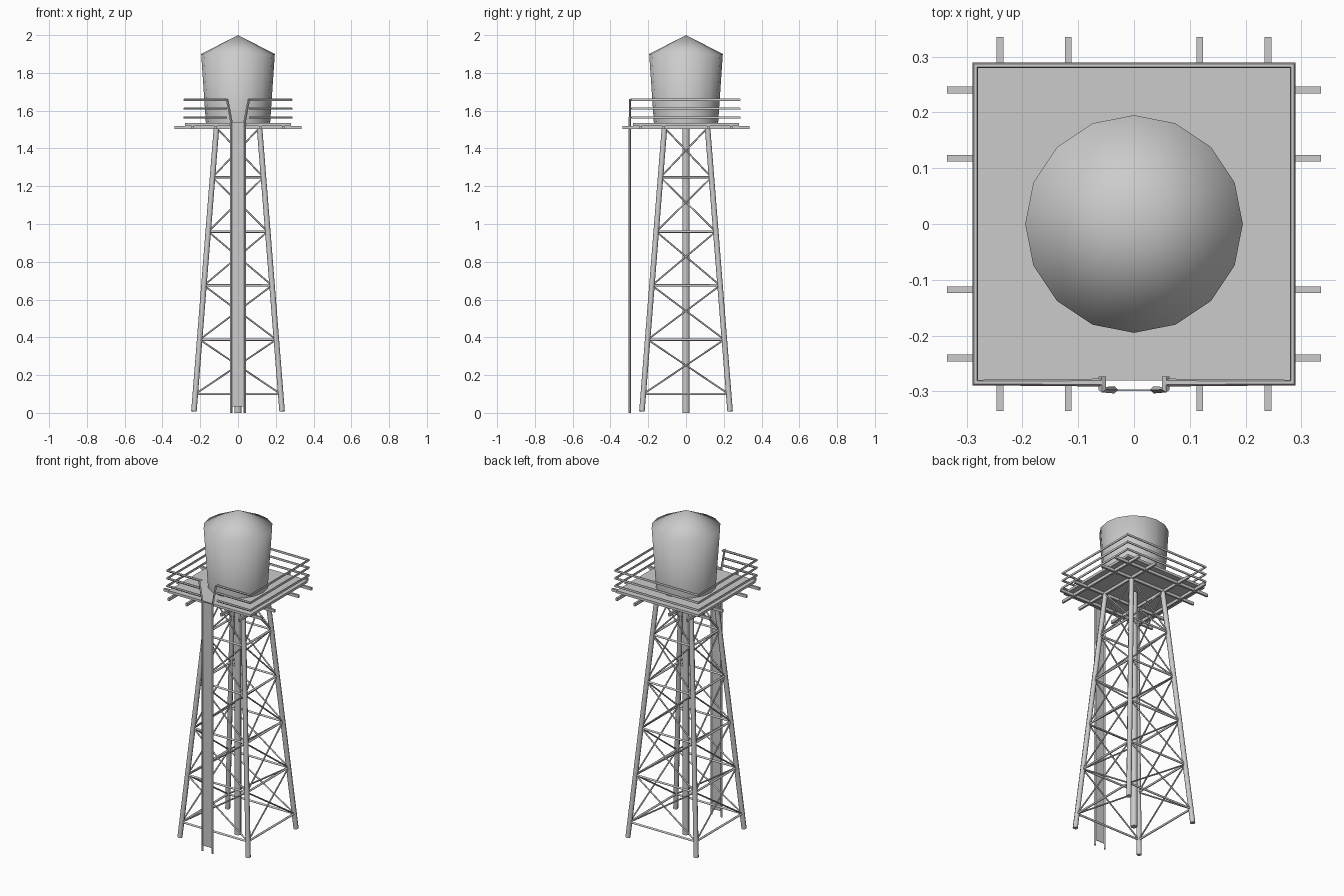
import bpy, bmesh, math
from mathutils import Vector, Matrix

if "Cube" in bpy.data.objects:
    bpy.data.objects.remove(bpy.data.objects["Cube"])


def finish(bm, name, smooth=None):
    me = bpy.data.meshes.new(name)
    bm.to_mesh(me)
    bm.free()
    ob = bpy.data.objects.new(name, me)
    bpy.context.collection.objects.link(ob)
    if smooth:
        bpy.ops.object.select_all(action='DESELECT')
        ob.select_set(True)
        bpy.context.view_layer.objects.active = ob
        bpy.ops.object.shade_smooth_by_angle(angle=math.radians(smooth))
    return ob


def rod(bm, a, b, r, sides=8):
    a, b = Vector(a), Vector(b)
    d = b - a
    m = Matrix.Translation((a + b) / 2) @ d.to_track_quat('Z', 'Y').to_matrix().to_4x4()
    bmesh.ops.create_cone(bm, cap_ends=True, segments=sides, radius1=r, radius2=r,
                          depth=d.length, matrix=m)


def box(bm, lo, hi):
    lo, hi = Vector(lo), Vector(hi)
    m = Matrix.Translation((lo + hi) / 2) @ Matrix.Diagonal((*(hi - lo), 1))
    bmesh.ops.create_cube(bm, size=1, matrix=m)


def pipe(name, paths, r, res):
    cu = bpy.data.curves.new(name, 'CURVE')
    cu.dimensions = '3D'
    cu.bevel_depth, cu.bevel_resolution, cu.use_fill_caps = r, res, True
    for path in paths:
        sp = cu.splines.new('POLY')
        sp.points.add(len(path) - 1)
        for p, co in zip(sp.points, path):
            p.co = (*co, 1)
    ob = bpy.data.objects.new(name, cu)
    bpy.context.collection.objects.link(ob)
    bpy.ops.object.select_all(action='DESELECT')
    ob.select_set(True)
    bpy.context.view_layer.objects.active = ob
    bpy.ops.object.convert(target='MESH')
    bpy.ops.object.shade_smooth_by_angle(angle=math.radians(50))


CORNERS = [(-1, -1), (1, -1), (1, 1), (-1, 1)]
TOP = 1.51


def leg_pt(corner, z):
    d = 0.234 + (0.114 - 0.234) * z / TOP
    return (corner[0] * d, corner[1] * d, z)


# Four leaning legs
bm = bmesh.new()
for c in CORNERS:
    rod(bm, leg_pt(c, 0.008), leg_pt(c, TOP), 0.0145)
finish(bm, "legs", 50)

# Central riser pipe
bm = bmesh.new()
rod(bm, (0, 0, 0), (0, 0, TOP), 0.019)
finish(bm, "riser_pipe", 50)

# Horizontal struts and crossed braces on every face
levels = [0.10, 0.388, 0.675, 0.96, 1.247, TOP]
struts, braces = bmesh.new(), bmesh.new()
for i in range(4):
    a, b = CORNERS[i], CORNERS[(i + 1) % 4]
    for z0, z1 in zip(levels, levels[1:]):
        rod(struts, leg_pt(a, z0), leg_pt(b, z0), 0.0065, 6)
        rod(braces, leg_pt(a, z0), leg_pt(b, z1), 0.0045, 6)
        rod(braces, leg_pt(b, z0), leg_pt(a, z1), 0.0045, 6)
finish(struts, "horizontal_struts", 70)
finish(braces, "cross_braces", 70)

# Platform deck and the joists below it
bm = bmesh.new()
box(bm, (-0.28, -0.28, 1.52), (0.28, 0.28, 1.535))
finish(bm, "platform_deck")
bm = bmesh.new()
for p in (-0.24, -0.118, 0.118, 0.24):
    box(bm, (p - 0.006, -0.335, 1.503), (p + 0.006, 0.335, 1.52))
    box(bm, (-0.335, p - 0.006, 1.503), (0.335, p + 0.006, 1.52))
finish(bm, "platform_joists")

# Guard rails, open at the ladder
e, g = 0.284, 0.057
pipe("guard_rails",
     [[(g, -e, z), (e, -e, z), (e, e, z), (-e, e, z), (-e, -e, z), (-g, -e, z)]
      for z in (1.564, 1.611, 1.658)], 0.007, 1)

# Ladder side rails flaring out at the top, with the rung panel between
bm = bmesh.new()
box(bm, (-0.035, -0.299, 0.035), (0.035, -0.296, 1.54))
finish(bm, "ladder_panel")
pipe("ladder_rails",
     [[(s * 0.035, -0.297, 0), (s * 0.035, -0.297, 1.54),
       (s * g, -0.297, 1.658), (s * g, -0.273, 1.658)] for s in (-1, 1)], 0.0065, 0)

# Tapered tank with conical roof, one smooth 16-sided surface
bm = bmesh.new()
bmesh.ops.create_cone(bm, cap_ends=True, segments=16, radius1=0.170, radius2=0.195,
                      depth=0.367, matrix=Matrix.Translation((0, 0, 1.7165)))
roof = max(bm.faces, key=lambda f: f.calc_center_median().z)
poke = bmesh.ops.poke(bm, faces=[roof])
poke["verts"][0].co.z = 2.0
finish(bm, "tank", 80)
